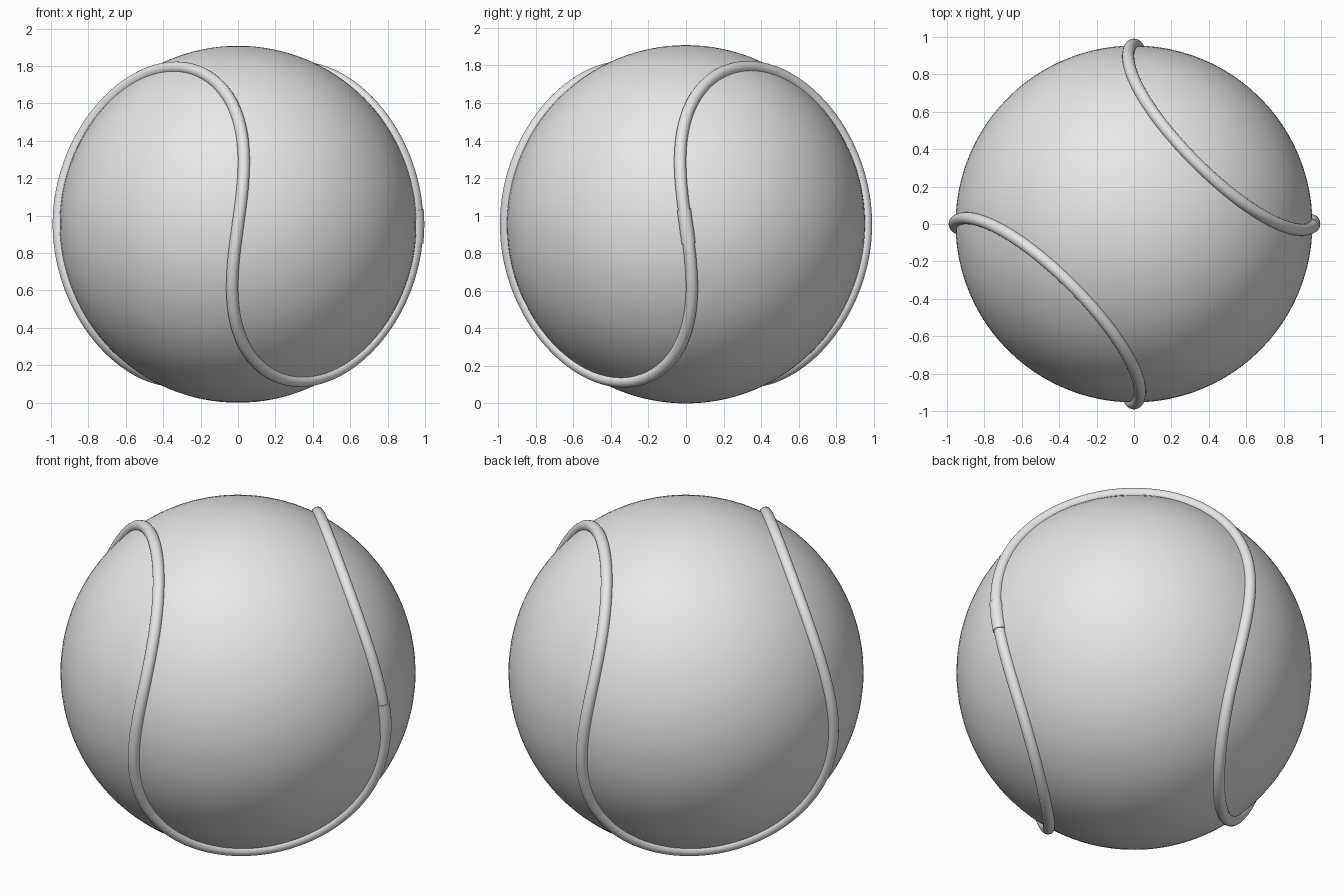
import bpy, bmesh, math
from mathutils import Vector

if "Cube" in bpy.data.objects:
    bpy.data.objects.remove(bpy.data.objects["Cube"])

R = 0.954                      # ball radius
SEAM_R = 0.959                 # distance of the seam centreline from ball centre
CENTRE = Vector((0, 0, R))

grey = bpy.data.materials.new("light grey")
grey.diffuse_color = (0.8, 0.8, 0.8, 1)
grey.use_nodes = True
grey.node_tree.nodes["Principled BSDF"].inputs["Base Color"].default_value = grey.diffuse_color


def seam_dir(t):
    """Unit direction of the closed ball-seam curve at parameter t."""
    a, b, c = 0.70, 0.30, 0.718
    return Vector((a * math.cos(t) + b * math.cos(3 * t),
                   a * math.sin(t) - b * math.sin(3 * t),
                   c * math.sin(2 * t))).normalized()


def finish(name, bm):
    bmesh.ops.recalc_face_normals(bm, faces=bm.faces)
    me = bpy.data.meshes.new(name)
    bm.to_mesh(me)
    bm.free()
    me.materials.append(grey)
    ob = bpy.data.objects.new(name, me)
    bpy.context.collection.objects.link(ob)
    bpy.ops.object.select_all(action='DESELECT')
    ob.select_set(True)
    bpy.context.view_layer.objects.active = ob
    bpy.ops.object.shade_smooth_by_angle(angle=math.radians(40))
    return ob


def seam_tube(name, t0, t1, steps, radius, closed, sides=20):
    """Sweep a circle along the seam, framed by the ball's surface normal."""
    bm = bmesh.new()
    rings = []
    for i in range(steps if closed else steps + 1):
        t = t0 + (t1 - t0) * i / steps
        n = seam_dir(t)
        along = (seam_dir(t + 1e-3) - seam_dir(t - 1e-3)).normalized()
        side = n.cross(along).normalized()
        rings.append([bm.verts.new(CENTRE + n * SEAM_R + radius * (
            n * math.cos(k * math.tau / sides) + side * math.sin(k * math.tau / sides)))
            for k in range(sides)])
    pairs = list(zip(rings, rings[1:]))
    if closed:
        pairs.append((rings[-1], rings[0]))
    for p, q in pairs:
        for k in range(sides):
            m = (k + 1) % sides
            bm.faces.new((p[k], p[m], q[m], q[k]))
    if not closed:
        bm.faces.new(rings[0])
        bm.faces.new(rings[-1])
    return finish(name, bm)


# Ball
bm = bmesh.new()
bmesh.ops.create_uvsphere(bm, u_segments=96, v_segments=64, radius=R)
bmesh.ops.translate(bm, verts=bm.verts, vec=CENTRE)
finish("ball", bm)

# Raised seam running all the way round
seam_tube("seam", 0, math.tau, 240, 0.032, True)

# Slightly thicker joint where the seam ends meet on the right side
seam_tube("seam_joint", -0.073, 0.057, 8, 0.037, False)
